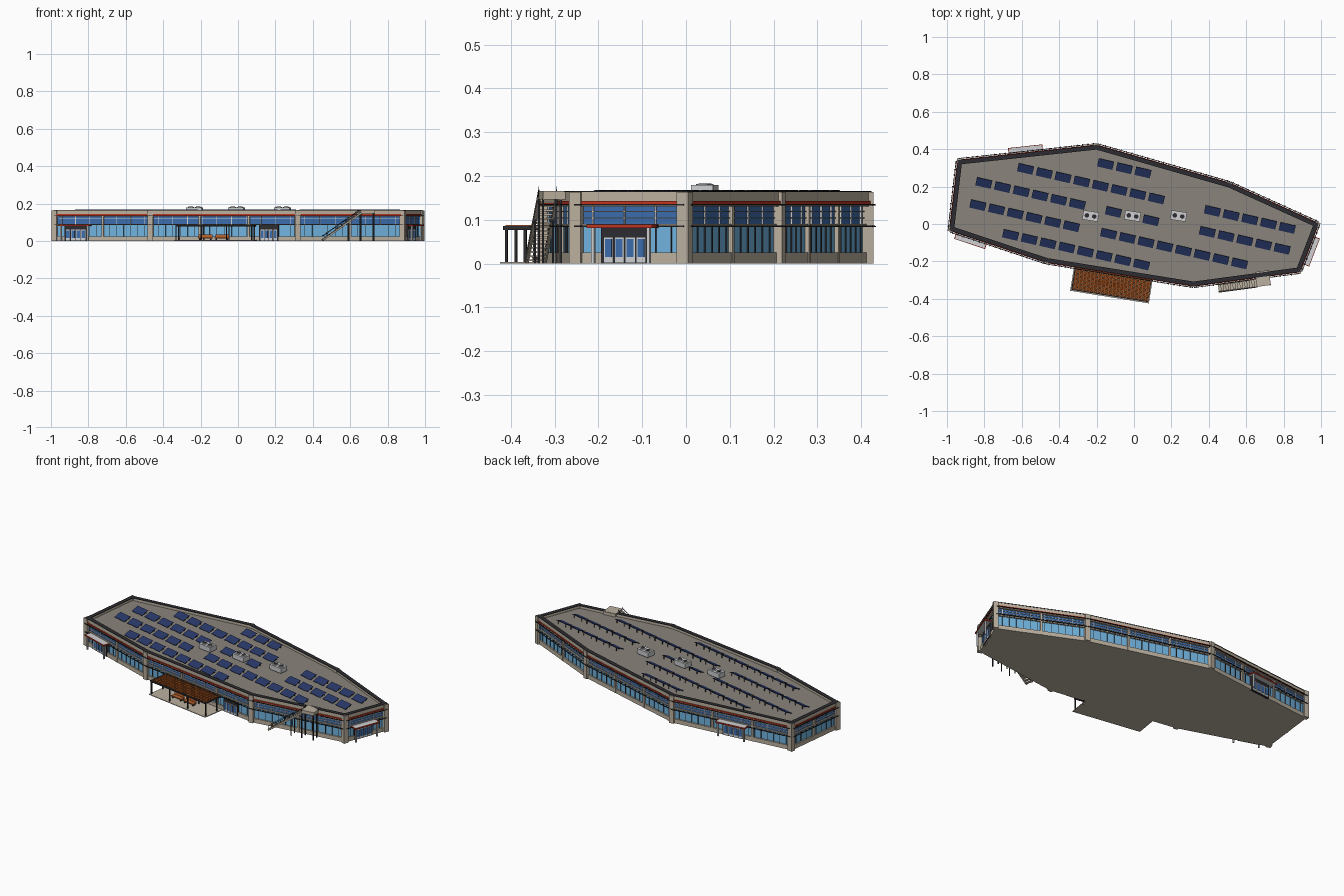
import bpy, bmesh
from math import radians
from mathutils import Matrix, Vector

if "Cube" in bpy.data.objects:
    bpy.data.objects.remove(bpy.data.objects["Cube"])


def material(name, srgb):
    col = [(c / 255) ** 2.2 for c in srgb] + [1]
    m = bpy.data.materials.new(name)
    m.use_nodes = True
    m.diffuse_color = col
    m.node_tree.nodes["Principled BSDF"].inputs["Base Color"].default_value = col
    return m


BEIGE = material("beige concrete", (186, 175, 158))
ROOF = material("roof grey", (136, 131, 123))
DARK = material("dark metal", (48, 48, 52))
GLASS = material("light blue glass", (112, 178, 222))
BLUE = material("deep blue glass", (62, 108, 170))
RED = material("red trim", (190, 56, 38))
WOOD = material("brown wood", (118, 60, 24))
TIMBER = material("orange timber", (186, 98, 50))
NAVY = material("solar navy", (44, 58, 104))
LIGHT = material("light grey", (205, 206, 208))

parts = {}


def part(name, mat):
    return parts.setdefault(name, (bmesh.new(), mat))[0]


def box(name, mat, frame, x, y, z):
    """Box spanning the given ranges in a local frame, added to a named part."""
    lo, hi = Vector((x[0], y[0], z[0])), Vector((x[1], y[1], z[1]))
    m = frame @ Matrix.Translation((lo + hi) / 2) @ Matrix.Diagonal((*(hi - lo), 1))
    bmesh.ops.create_cube(part(name, mat), size=1, matrix=m)


def bar(name, mat, frame, a, b, r):
    """Square rod between two local points."""
    a, b = frame @ Vector(a), frame @ Vector(b)
    d = b - a
    m = Matrix.Translation((a + b) / 2) @ d.to_track_quat('Z', 'Y').to_matrix().to_4x4()
    bmesh.ops.create_cube(part(name, mat), size=1,
                          matrix=m @ Matrix.Diagonal((2 * r, 2 * r, d.length, 1)))


def plate(name, mat, pts, z, up):
    bm = part(name, mat)
    f = bm.faces.new([bm.verts.new((x, y, z)) for x, y in pts])
    f.normal_update()
    if (f.normal.z > 0) != up:
        f.normal_flip()


# Footprint corners, counter-clockwise from the front
corners = [Vector(p) for p in ((-.98, -.03), (-.467, -.2), (.318, -.326), (.884, -.25),
                               (.98, 0), (.51, .213), (-.2, .416), (-.937, .336))]
ROOF_Z = .148
plate("roof_deck", ROOF, corners, ROOF_Z, True)
plate("floor_slab", BEIGE, corners, 0, False)

# Wall frames: x along the wall, y outward, z up
walls = []
for a, b in zip(corners, corners[1:] + corners[:1]):
    d = (b - a).normalized()
    f = Matrix(((d.x, d.y, 0, a.x), (d.y, -d.x, 0, a.y), (0, 0, 1, 0), (0, 0, 0, 1)))
    walls.append((f, (b - a).length))

for f, L in walls:
    # Stacked wall bands
    full = (0, L)
    box("window_sill_wall", BEIGE, f, full, (-.02, 0), (0, .025))
    box("lower_glazing", GLASS, f, full, (-.02, -.008), (.025, .084))
    box("floor_band", BEIGE, f, full, (-.02, 0), (.084, .091))
    box("upper_glazing", BLUE, f, full, (-.02, -.008), (.091, .131))
    box("parapet", BEIGE, f, full, (-.014, .004), (.131, .163))
    box("parapet_cap", DARK, f, (-.005, L + .005), (-.018, .006), (.163, .166))
    box("red_trim", RED, f, full, (0, .009), (.136, .143))
    # Sunshade ledges with close-set brackets
    for z in (.084, .133):
        box("sunshade_rail", DARK, f, full, (.012, .016), (z, z + .003))
        n = round(L / .03)
        for i in range(n):
            s = (i + .5) * L / n
            box("sunshade_bracket", DARK, f, (s - .002, s + .002), (-.002, .019), (z, z + .002))
    # Mullions and transoms
    n = round(L / .04)
    for i in range(1, n):
        s = i * L / n
        box("lower_mullion", DARK, f, (s - .001, s + .001), (-.009, -.005), (.025, .084))
        if i % 2:
            box("upper_mullion", LIGHT, f, (s - .0015, s + .0015), (-.009, -.004), (.091, .131))
    for z in (.104, .119):
        box("upper_transom", LIGHT, f, full, (-.009, -.004), (z - .001, z + .001))
    # Slim piers between bays
    n = round(L / .24)
    for i in range(1, n):
        s = i * L / n
        box("bay_pier", BEIGE, f, (s - .006, s + .006), (-.01, .002), (0, .132))

# Corner columns
for i, c in enumerate(corners):
    f = walls[i][0]
    box("corner_column", BEIGE, f, (-.014, .014), (-.018, .011), (0, .164))


# Entrances: doors, and a canopy on posts
def entrance(wall, s, half, canopy=True):
    f = walls[wall][0]
    box("entrance_surround", DARK, f, (s - half * .75, s + half * .75), (-.01, .003), (0, .084))
    for k in range(-2, 2):
        x = s + k * half * .34
        box("entrance_door", GLASS if not canopy else LIGHT, f, (x + .002, x + half * .34 - .002),
            (0, .005), (.003, .06))
        box("door_light", BLUE, f, (x + .005, x + half * .34 - .005), (0, .007), (.015, .056))
    if not canopy:
        return
    box("canopy", LIGHT, f, (s - half, s + half), (0, .038), (.082, .088))
    box("canopy_edge", RED, f, (s - half - .002, s + half + .002), (.038, .041), (.081, .089))
    for e in (-1, 1):
        x = s + e * half
        box("canopy_edge", RED, f, (x - .002, x + .002), (0, .041), (.081, .089))
        box("canopy_post", LIGHT, f, (x - e * .01 - .004, x - e * .01 + .004), (.026, .034), (0, .082))


entrance(0, .12, .085)
entrance(3, .12, .078)
entrance(6, .38, .09)
entrance(1, .64, .07, canopy=False)

# Terrace with timber pergola and benches
f = walls[1][0]
s0, s1 = .157, .567
box("terrace_slab", BEIGE, f, (s0 - .008, s1 + .008), (0, .135), (0, .004))
for i in range(9):
    y = .006 + i * .0138
    box("pergola_slat", WOOD, f, (s0, s1), (y, y + .0125), (.082, .085))
for i in range(21):
    s = s0 + .004 + i * (s1 - s0 - .008) / 20
    bar("pergola_batten", TIMBER, f, (s, .004, .0865), (min(s + .012, s1), .124, .0865), .0014)
for y in (.004, .126):
    box("pergola_beam", DARK, f, (s0 - .003, s1 + .003), (y - .003, y + .003), (.077, .086))
for s in (s0, s1):
    box("pergola_beam", DARK, f, (s - .003, s + .003), (.004, .126), (.077, .086))
for i in range(4):
    s = s0 + i * (s1 - s0) / 3
    for y in (.035, .122):
        box("pergola_post", DARK, f, (s - .003, s + .003), (y - .003, y + .003), (0, .08))
for s in (.27, .36):
    box("bench_seat", TIMBER, f, (s, s + .075), (.06, .085), (.014, .019))
    box("bench_back", TIMBER, f, (s, s + .075), (.057, .061), (.014, .034))
    for x in (s + .005, s + .065):
        box("bench_leg", DARK, f, (x, x + .005), (.062, .083), (.004, .014))

# Outside stair up to the roof
f = walls[2][0]
a, b, top, y0, y1, steps = .13, .335, .152, .014, .055, 16
for i in range(steps):
    s = a + i * (b - a) / steps
    z = (i + 1) * top / steps
    box("stair_step", BEIGE, f, (s, s + (b - a) / steps + .002), (y0, y1), (z - .004, z))
box("stair_landing", BEIGE, f, (b, .41), (-.025, y1), (top - .005, top + .014))
for y in (y0, y1):
    bar("stair_stringer", BEIGE, f, (a, y, .004), (b, y, top - .004), .004)
    bar("stair_rail", DARK, f, (a, y, .026), (b, y, top + .016), .0012)
    for i in range(9):
        s, z = a + i * (b - a) / 8, i * top / 8
        bar("stair_baluster", DARK, f, (s, y, z), (s, y, z + .024), .0008)
    for s in (.27, .335, .405):
        h = min(top, (s - a) / (b - a) * top) - .003
        bar("stair_post", DARK, f, (s, y, 0), (s, y, h), .0025)

# Solar rows: first panel position and the slots used
rows = [(-.152, .32, range(3)), (-.58, .294, range(8)), (-.803, .219, range(6)),
        (-.835, .1, range(6)), (-.66, -.059, range(8)), (-.11, .064, (0, 2)),
        (-.136, -.053, range(8)), (.419, .069, range(5)), (.392, -.043, range(5))]
turn = Matrix.Rotation(radians(-13), 4, 'Z')
for x, y, slots in rows:
    for k in slots:
        f = Matrix.Translation((x + .1 * k, y - .0226 * k, .159)) @ turn
        tilt = f @ Matrix.Rotation(radians(22), 4, 'X')
        box("solar_panel", NAVY, tilt, (-.041, .041), (-.023, .023), (-.001, .001))
        box("solar_frame", DARK, tilt, (-.042, .042), (-.024, .024), (-.002, -.0005))
        for s in (-.03, .03):
            bar("solar_leg", DARK, f, (s, .019, ROOF_Z - .159), (s, .019, .006), .0015)

# Rooftop cooling units with twin fans
for x in (-.232, -.008, .238):
    f = Matrix.Translation((x, .043, ROOF_Z)) @ Matrix.Rotation(radians(-9), 4, 'Z')
    box("cooling_unit", LIGHT, f, (-.042, .042), (-.025, .025), (.004, .031))
    box("cooling_unit_base", DARK, f, (-.038, .038), (-.022, .022), (0, .005))
    for s in (-.02, .02):
        for name, mat, r, h in (("fan_ring", LIGHT, .017, .034), ("fan_grille", DARK, .012, .035)):
            bmesh.ops.create_cone(part(name, mat), cap_ends=True, segments=20, radius1=r, radius2=r,
                                  depth=.006, matrix=f @ Matrix.Translation((s, 0, h - .003)))

for name, (bm, mat) in parts.items():
    if name not in ("roof_deck", "floor_slab"):
        bmesh.ops.recalc_face_normals(bm, faces=bm.faces)
    mesh = bpy.data.meshes.new(name)
    bm.to_mesh(mesh)
    bm.free()
    mesh.materials.append(mat)
    bpy.context.collection.objects.link(bpy.data.objects.new(name, mesh))
